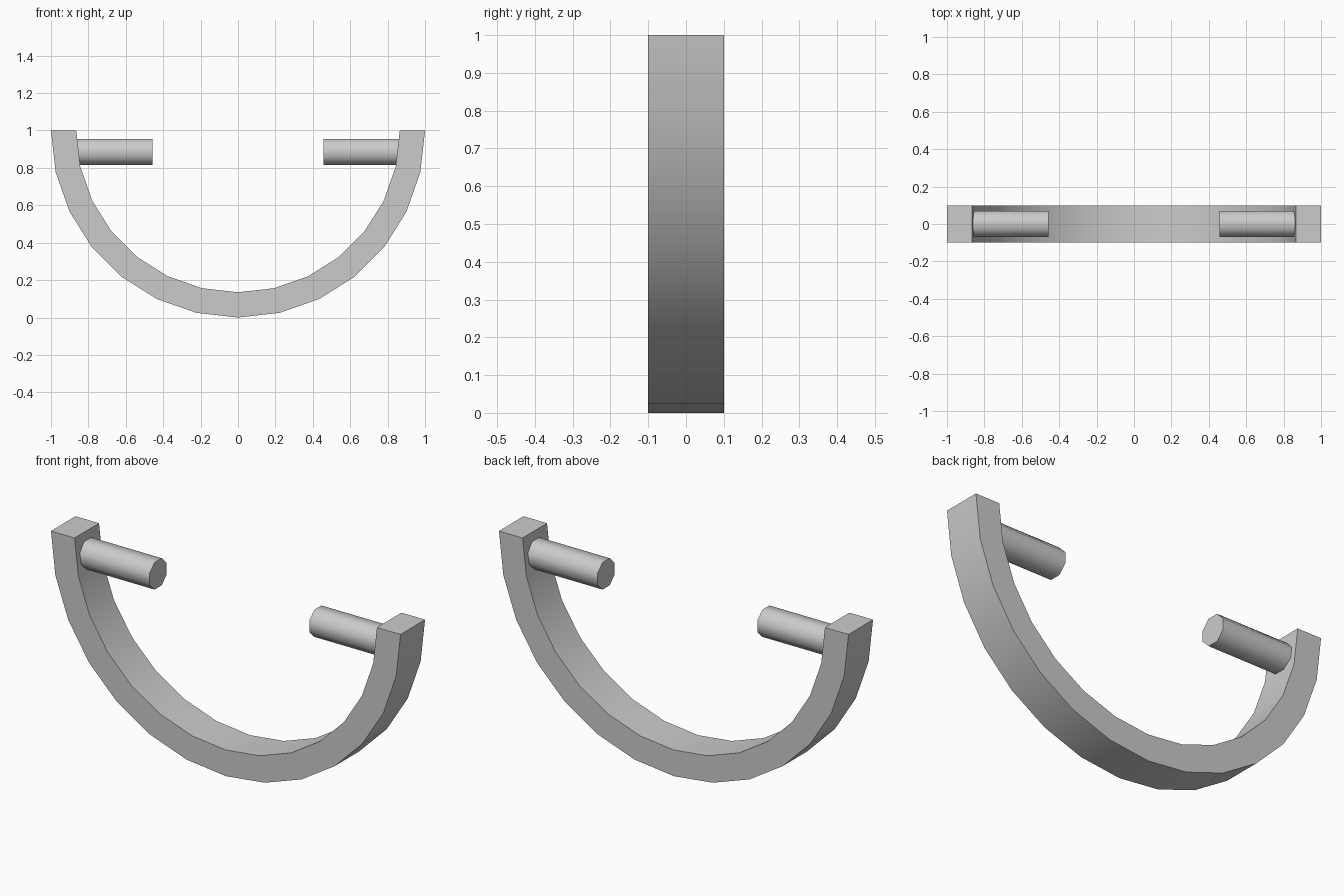
import bpy, bmesh, math
from mathutils import Matrix

if "Cube" in bpy.data.objects:
    bpy.data.objects.remove(bpy.data.objects["Cube"])

R_OUT, R_IN, HALF_W, SEGS = 1.0, 0.865, 0.1, 14


def finish(name, bm, angle):
    bmesh.ops.recalc_face_normals(bm, faces=bm.faces)
    mesh = bpy.data.meshes.new(name)
    bm.to_mesh(mesh)
    bm.free()
    obj = bpy.data.objects.new(name, mesh)
    bpy.context.collection.objects.link(obj)
    bpy.ops.object.select_all(action='DESELECT')
    obj.select_set(True)
    bpy.context.view_layer.objects.active = obj
    bpy.ops.object.shade_smooth_by_angle(angle=math.radians(angle))
    return obj


# Half-ring band, rectangular section swept below its centre at z = 1
bm = bmesh.new()
rings = []
for i in range(SEGS + 1):
    a = math.pi + math.pi * i / SEGS
    rings.append([bm.verts.new((r * math.cos(a), y, 1 + r * math.sin(a)))
                  for r, y in ((R_OUT, -HALF_W), (R_OUT, HALF_W),
                               (R_IN, HALF_W), (R_IN, -HALF_W))])
for a, b in zip(rings, rings[1:]):
    for k in range(4):
        n = (k + 1) % 4
        bm.faces.new((a[k], a[n], b[n], b[k]))
bm.faces.new(rings[0])
bm.faces.new(rings[-1])
finish("half_ring", bm, 30)

# Inward pegs near both tips
for side, label in ((-1, "left"), (1, "right")):
    bm = bmesh.new()
    x_in, x_out = 0.457, 0.868
    place = (Matrix.Translation((side * (x_in + x_out) / 2, 0, 0.885))
             @ Matrix.Rotation(math.pi / 2, 4, 'Y')
             @ Matrix.Rotation(math.pi / 8, 4, 'Z'))
    bmesh.ops.create_cone(bm, cap_ends=True, segments=8, radius1=0.076,
                          radius2=0.076, depth=x_out - x_in, matrix=place)
    finish(label + "_peg", bm, 50)
